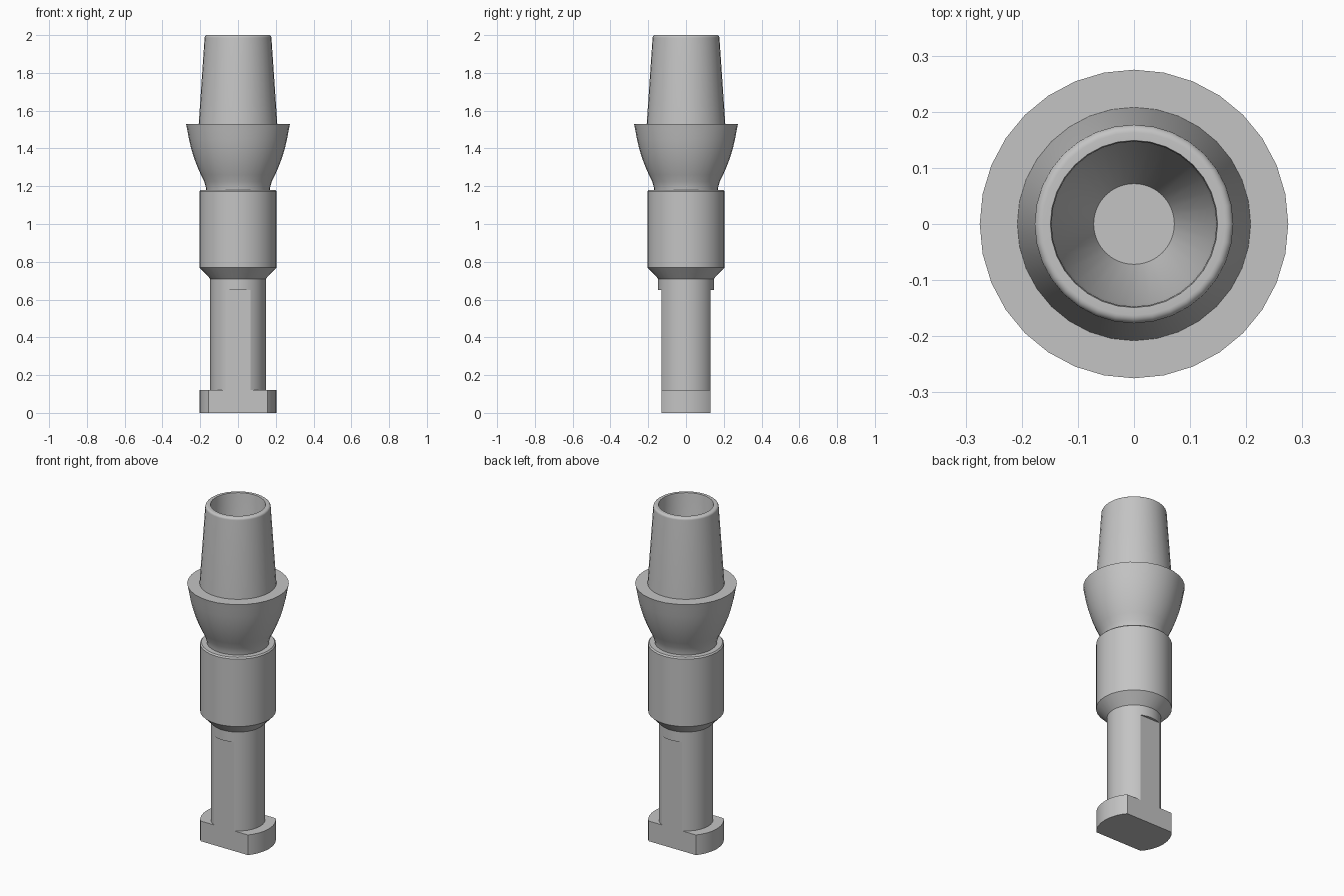
import bpy
import bmesh
from math import sin, cos, radians, pi
from mathutils import Vector

SEGMENTS = 32
FLAT_Y = 0.131

if "Cube" in bpy.data.objects:
    bpy.data.objects.remove(bpy.data.objects["Cube"], do_unlink=True)

# Single grey metal
metal = bpy.data.materials.new("grey_metal")
metal.use_nodes = True
GREY = (0.55, 0.55, 0.55, 1)
metal.diffuse_color = GREY
metal.node_tree.nodes["Principled BSDF"].inputs["Base Color"].default_value = GREY


def lathe(name, profile, flats=False):
    """Revolve (radius, height) points, capping both ends; optionally cut two flats."""
    bm = bmesh.new()
    rings = []
    for r, z in profile:
        rings.append([bm.verts.new((r * cos(2 * pi * i / SEGMENTS),
                                    r * sin(2 * pi * i / SEGMENTS), z))
                      for i in range(SEGMENTS)])
    for low, high in zip(rings, rings[1:]):
        for i in range(SEGMENTS):
            j = (i + 1) % SEGMENTS
            bm.faces.new((low[i], low[j], high[j], high[i]))
    bm.faces.new(rings[0][::-1])
    bm.faces.new(rings[-1])
    if flats:
        for side in (-1, 1):
            geom = bm.verts[:] + bm.edges[:] + bm.faces[:]
            cut = bmesh.ops.bisect_plane(bm, geom=geom, plane_co=Vector((0, side * FLAT_Y, 0)),
                                         plane_no=Vector((0, side, 0)), clear_outer=True)
            edges = [e for e in cut["geom_cut"] if isinstance(e, bmesh.types.BMEdge)]
            bmesh.ops.holes_fill(bm, edges=edges, sides=0)
    bmesh.ops.recalc_face_normals(bm, faces=bm.faces[:])
    mesh = bpy.data.meshes.new(name)
    bm.to_mesh(mesh)
    bm.free()
    mesh.materials.append(metal)
    obj = bpy.data.objects.new(name, mesh)
    bpy.context.collection.objects.link(obj)
    bpy.ops.object.select_all(action="DESELECT")
    bpy.context.view_layer.objects.active = obj
    obj.select_set(True)
    bpy.ops.object.shade_smooth_by_angle(angle=radians(20))
    return obj


# Flared bowl, tapered post with rounded rim, and hollow bore
bowl = [(0.168, 1.16), (0.169, 1.19), (0.179, 1.225), (0.196, 1.26), (0.214, 1.3),
        (0.233, 1.35), (0.248, 1.4), (0.26, 1.45), (0.269, 1.5), (0.275, 1.53)]
rim = [(0.163 + 0.014 * cos(radians(a)), 1.986 + 0.014 * sin(radians(a)))
       for a in range(0, 91, 15)]
bore = [(0.149, 2), (0.147, 1.99), (0.143, 1.58), (0.072, 1.38)]
lathe("bowl_and_post", bowl + [(0.208, 1.53)] + rim + bore)

# Wide collar with chamfered top and cone leading to the shaft
lathe("collar", [(0.147, 0.65), (0.147, 0.71), (0.205, 0.77), (0.205, 1.172), (0.198, 1.18)])

# Shaft and foot share the same pair of flats
lathe("shaft", [(0.147, 0.12), (0.147, 0.65)], flats=True)
lathe("foot", [(0.205, 0), (0.205, 0.12)], flats=True)
